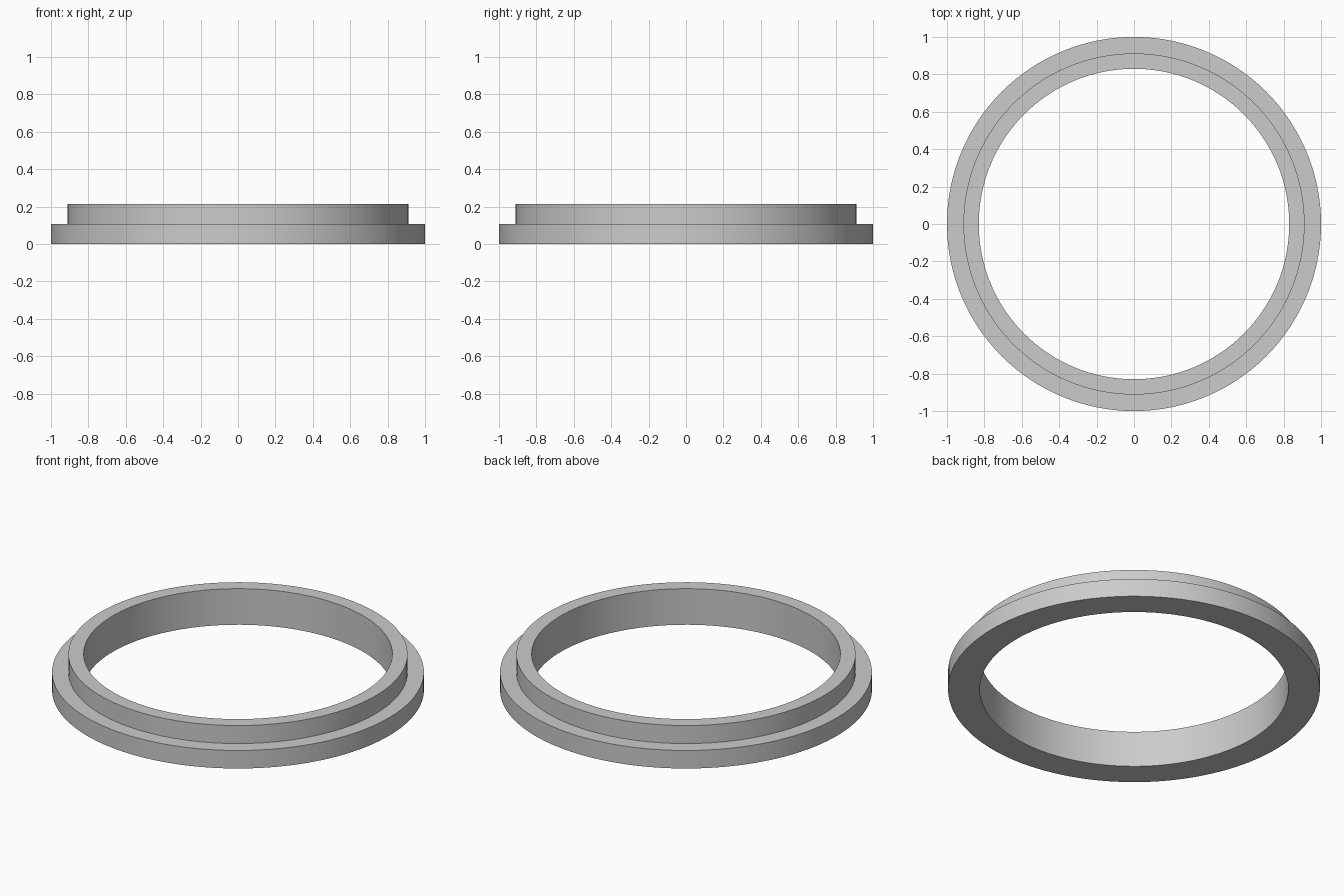
import bpy
import bmesh
from math import radians, tau
from mathutils import Matrix

if "Cube" in bpy.data.objects:
    bpy.data.objects.remove(bpy.data.objects["Cube"], do_unlink=True)

SIDES = 128
OUTER, STEP, INNER = 1.0, 0.912, 0.83
FLANGE_TOP, COLLAR_TOP = 0.107, 0.214

# Plain grey material
grey = bpy.data.materials.new("light grey")
grey.use_nodes = True
colour = (0.6, 0.6, 0.6, 1)
grey.diffuse_color = colour
grey.node_tree.nodes["Principled BSDF"].inputs["Base Color"].default_value = colour

# Stepped cross-section: wide flange below, narrow collar above
profile = [(INNER, 0), (OUTER, 0), (OUTER, FLANGE_TOP),
           (STEP, FLANGE_TOP), (STEP, COLLAR_TOP), (INNER, COLLAR_TOP)]

# Revolve the section around z into a closed ring
bm = bmesh.new()
loops = []
for i in range(SIDES):
    turn = Matrix.Rotation(tau * i / SIDES, 3, "Z")
    loops.append([bm.verts.new(turn @ bm.verts.new((r, 0, z)).co) for r, z in profile])
bmesh.ops.delete(bm, geom=[v for v in bm.verts if v not in {w for l in loops for w in l}],
                 context="VERTS")
n = len(profile)
for i, here in enumerate(loops):
    there = loops[(i + 1) % SIDES]
    for j in range(n):
        k = (j + 1) % n
        bm.faces.new((here[j], there[j], there[k], here[k]))
bmesh.ops.recalc_face_normals(bm, faces=bm.faces)

mesh = bpy.data.meshes.new("stepped_ring")
bm.to_mesh(mesh)
bm.free()
mesh.materials.append(grey)
ring = bpy.data.objects.new("stepped_ring", mesh)
bpy.context.collection.objects.link(ring)

# Smooth round walls, sharp rims
bpy.ops.object.select_all(action="DESELECT")
ring.select_set(True)
bpy.context.view_layer.objects.active = ring
bpy.ops.object.shade_smooth_by_angle(angle=radians(30))
